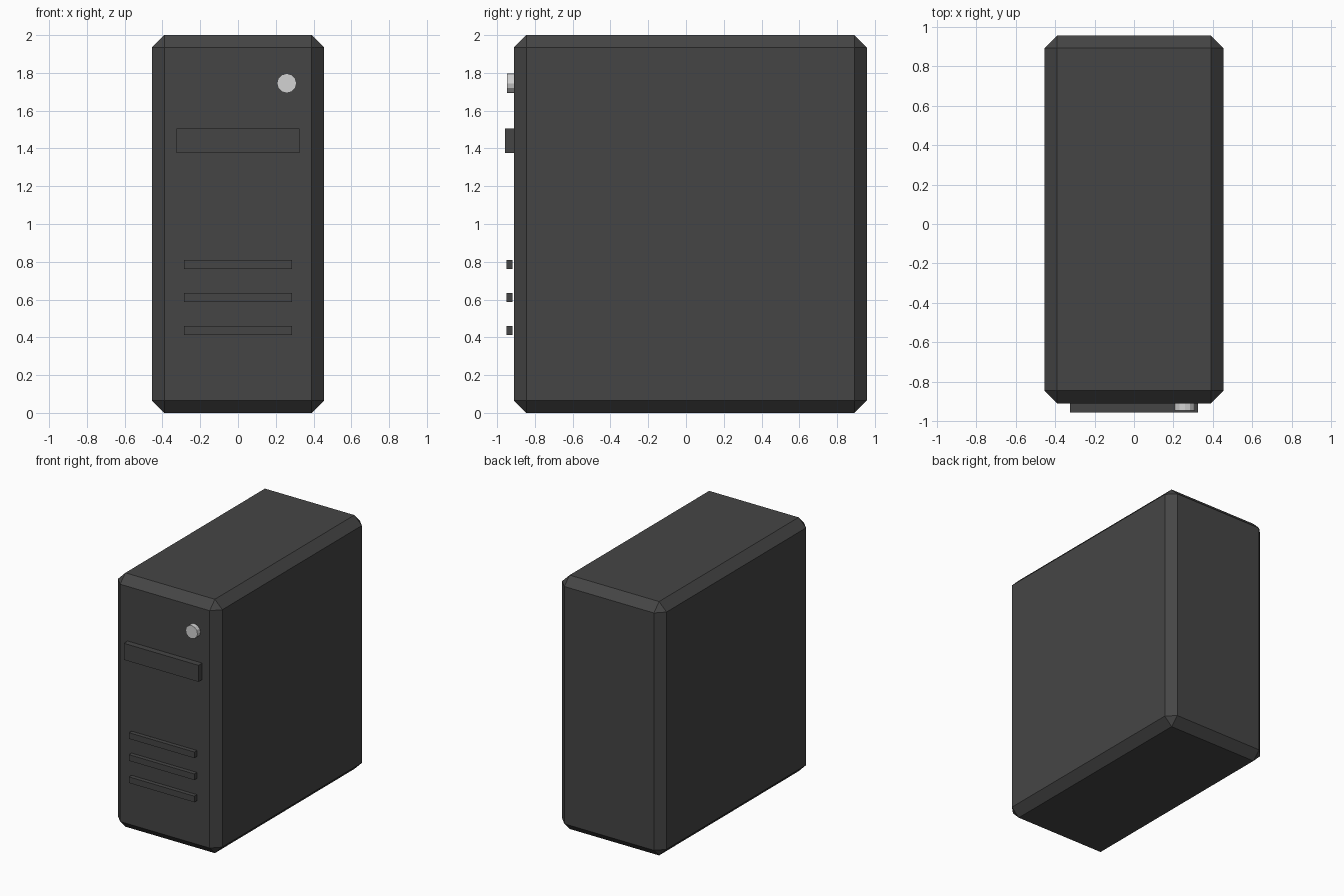
import bpy, bmesh, math
from mathutils import Matrix, Vector

if "Cube" in bpy.data.objects:
    bpy.data.objects.remove(bpy.data.objects["Cube"])


def material(name, v):
    m = bpy.data.materials.new(name)
    m.diffuse_color = (v, v, v, 1)
    m.use_nodes = True
    m.node_tree.nodes["Principled BSDF"].inputs["Base Color"].default_value = m.diffuse_color
    return m


charcoal = material("charcoal", 0.06)
silver = material("silver", 0.65)


def finish(name, bm, mat):
    me = bpy.data.meshes.new(name)
    bm.to_mesh(me)
    bm.free()
    me.materials.append(mat)
    ob = bpy.data.objects.new(name, me)
    bpy.context.collection.objects.link(ob)
    return ob


def box(name, lo, hi, mat, bevel=0):
    lo, hi = Vector(lo), Vector(hi)
    bm = bmesh.new()
    bmesh.ops.create_cube(bm, size=1, matrix=Matrix.Translation((lo + hi) / 2)
                          @ Matrix.Diagonal((*(hi - lo), 1)))
    if bevel:
        bmesh.ops.bevel(bm, geom=bm.edges[:], offset=bevel, segments=1,
                        affect='EDGES')
    return finish(name, bm, mat)


# Chamfered case
box("case", (-0.455, -0.91, 0), (0.455, 0.957, 2), charcoal, 0.065)

# Disc drive cover
box("drive_cover", (-0.325, -0.957, 1.375), (0.325, -0.90, 1.505), charcoal)

# Vent bars, standing just clear of the front
for i, z in enumerate((0.437, 0.612, 0.785)):
    box(f"vent_bar_{i + 1}", (-0.285, -0.951, z - 0.024),
        (0.285, -0.918, z + 0.024), charcoal)

# Round power button
bm = bmesh.new()
bmesh.ops.create_cone(bm, cap_ends=True, segments=12, radius1=0.052,
                      radius2=0.052, depth=0.047,
                      matrix=Matrix.Translation((0.258, -0.9235, 1.745))
                      @ Matrix.Rotation(math.pi / 2, 4, 'X'))
finish("power_button", bm, silver)
